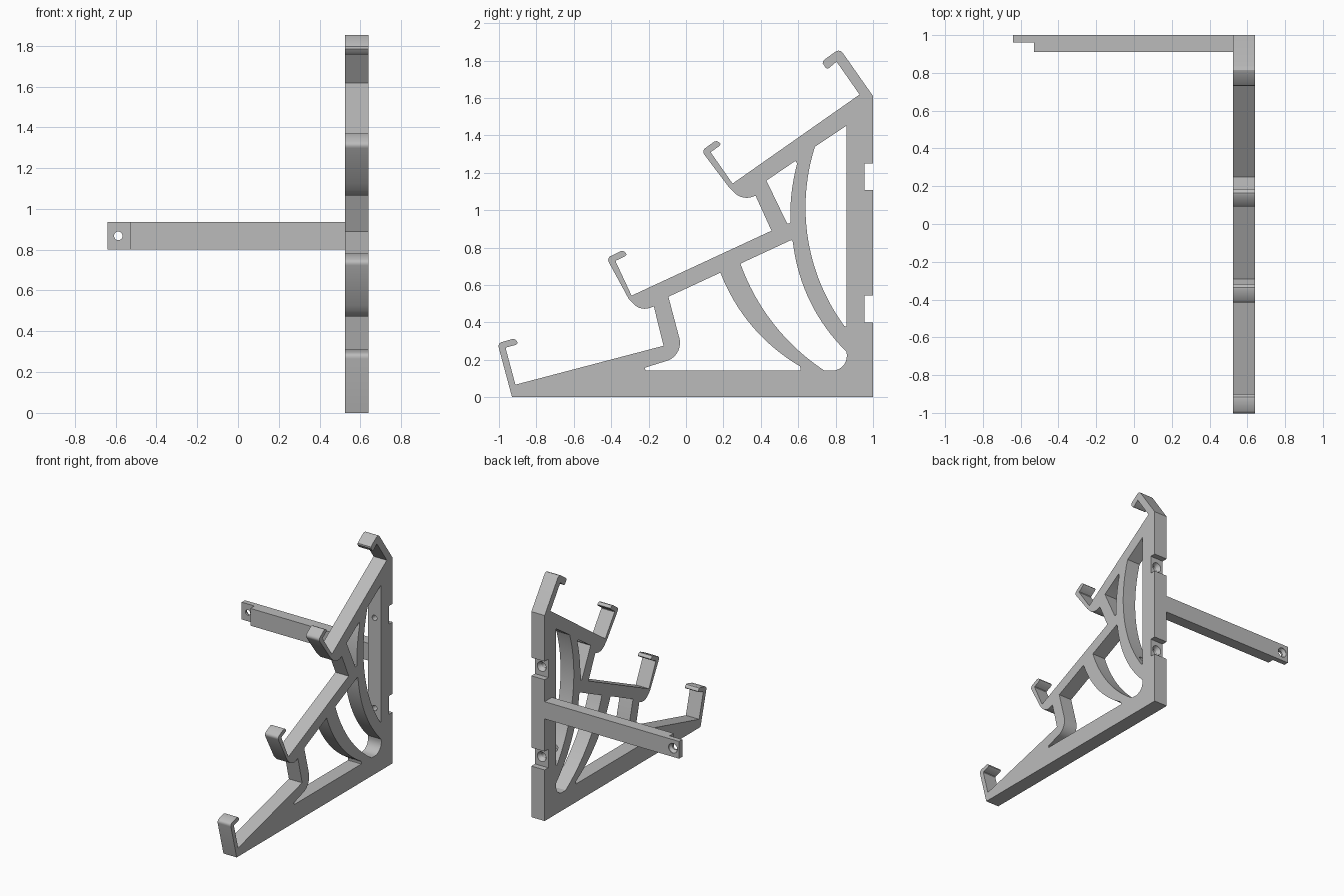
import bpy, bmesh, math
from mathutils import Vector

cube = bpy.data.objects.get("Cube")
if cube:
    bpy.data.objects.remove(cube, do_unlink=True)

grey = bpy.data.materials.new("plain grey")
grey.use_nodes = True
grey.diffuse_color = (0.5, 0.5, 0.5, 1)
grey.node_tree.nodes["Principled BSDF"].inputs["Base Color"].default_value = (0.5, 0.5, 0.5, 1)


def arc(a, m, b, n=16):
    """Points of the circle arc from a through m to b."""
    a, m, b = Vector(a), Vector(m), Vector(b)
    d = 2 * (a.x * (m.y - b.y) + m.x * (b.y - a.y) + b.x * (a.y - m.y))
    aa, mm, bb = a.dot(a), m.dot(m), b.dot(b)
    c = Vector(((aa * (m.y - b.y) + mm * (b.y - a.y) + bb * (a.y - m.y)) / d,
                (aa * (b.x - m.x) + mm * (a.x - b.x) + bb * (m.x - a.x)) / d))
    t0, tm, t1 = (math.atan2(p.y - c.y, p.x - c.x) for p in (a, m, b))
    full = 2 * math.pi
    sweep = (t1 - t0) % full
    if (tm - t0) % full > sweep:
        sweep -= full
    r = (a - c).length
    return [(c.x + r * math.cos(t0 + sweep * i / n),
             c.y + r * math.sin(t0 + sweep * i / n)) for i in range(n + 1)]


def extrude(name, loops, place, depth):
    """Fill the loops (outline first, then holes) and extrude them."""
    bm = bmesh.new()
    edges = []
    for loop in loops:
        vs = [bm.verts.new(place(*p)) for p in loop]
        edges += [bm.edges.new((vs[i - 1], vs[i])) for i in range(len(vs))]
    bmesh.ops.triangle_fill(bm, edges=edges, use_beauty=True, use_dissolve=False)
    ext = bmesh.ops.extrude_face_region(bm, geom=bm.faces[:])
    bmesh.ops.translate(bm, vec=depth,
                        verts=[v for v in ext["geom"] if isinstance(v, bmesh.types.BMVert)])
    bmesh.ops.recalc_face_normals(bm, faces=bm.faces[:])
    me = bpy.data.meshes.new(name)
    bm.to_mesh(me)
    bm.free()
    me.materials.append(grey)
    ob = bpy.data.objects.new(name, me)
    bpy.context.collection.objects.link(ob)
    return ob


def hook(y, z, degrees):
    """Thin lipped hook, from its outer side round to its inner corner."""
    c, s = math.cos(math.radians(degrees)), math.sin(math.radians(degrees))
    pts = [(-.035, .215), (-.033, .226), (-.027, .234), (-.016, .239), (.048, .24),
           (.06, .235), (.067, .225), (.069, .211), (.058, .205), (.004, .205),
           (0, .201), (0, 0)]
    return [(y + u * c - v * s, z + u * s + v * c) for u, v in pts]


# Side frame outline: three stepped shelves, each with a hook, and a back post
outline = [(-.93, 0)] + hook(-.912, .067, 15)
outline += [(-.12, .275), (-.172, .485)]
outline += arc((-.18, .483), (-.235, .474), (-.285, .503), 8)
outline += [(-.307, .527)] + hook(-.291, .543, 25)
outline += [(.457, .89), (.372, 1.077)]
outline += arc((.362, 1.074), (.31, 1.067), (.26, 1.092), 8)
outline += [(.227, 1.126)] + hook(.249, 1.142, 35)
# Heavy top hook
outline += [(.928, 1.618), (.805, 1.794), (.765, 1.76), (.755, 1.757), (.745, 1.763),
            (.731, 1.785), (.732, 1.796), (.74, 1.805), (.80, 1.848), (.815, 1.853),
            (.828, 1.85), (.84, 1.838), (1, 1.61)]
# Two screw notches in the back post
for low, high in ((1.107, 1.25), (.4, .545)):
    outline += [(1, high), (.955, high), (.955, low), (1, low)]
outline += [(1, 0)]

# Openings between the curved ribs
front_opening = ([(-.217, .142), (-.219, .158)]
                 + arc((-.11, .192), (-.05, .233), (-.034, .31), 10)
                 + [(-.094, .537)]
                 + arc((.184, .666), (.345, .39), (.608, .166))
                 + [(.613, .155), (.613, .142)])
middle_opening = ([(.291, .714), (.562, .84), (.568, .836)]
                  + arc((.572, .825), (.671, .497), (.858, .243))
                  + arc((.86, .225), (.835, .163), (.77, .142), 8)
                  + arc((.74, .142), (.47, .39), (.291, .714))[:-1])
back_opening = ([(.858, 1.452), (.69, 1.34)]
                + arc((.685, 1.325), (.639, 1.0), (.847, .38), 24)
                + [(.858, .378)])
small_opening = ([(.43, 1.158), (.58, 1.26), (.588, 1.262), (.593, 1.25)]
                 + arc((.592, 1.24), (.563, 1.08), (.558, .935), 10)
                 + [(.552, .928), (.54, .93)])

frame = extrude("side_frame",
                [outline, front_opening, middle_opening, back_opening, small_opening],
                lambda y, z: (.525, y, z), (.115, 0, 0))

# Cross bar with a thinner screw tab at its end
bar = extrude("cross_bar",
              [[(-.64, 1), (-.64, .96), (-.53, .96), (-.53, .91), (.525, .91), (.525, 1)]],
              lambda x, y: (x, y, .80), (0, 0, .135))


def screw_hole(target, x, y, z, sink):
    """Countersunk hole along y, widening towards the back face at y."""
    profile = [(0, y - .2), (.021, y - .2), (.021, y - sink), (.038, y - .004),
               (.038, y + .03), (0, y + .03)]
    bm = bmesh.new()
    n = 24
    rings = [[bm.verts.new((x + r * math.cos(2 * math.pi * i / n), yy,
                            z + r * math.sin(2 * math.pi * i / n))) for i in range(n)]
             for r, yy in profile[1:-1]]
    for a, b in zip(rings, rings[1:]):
        for i in range(n):
            bm.faces.new((a[i - 1], a[i], b[i], b[i - 1]))
    bm.faces.new(rings[0])
    bm.faces.new(rings[-1])
    bmesh.ops.recalc_face_normals(bm, faces=bm.faces[:])
    me = bpy.data.meshes.new("screw_cutter")
    bm.to_mesh(me)
    bm.free()
    me.materials.append(grey)
    cutter = bpy.data.objects.new("screw_cutter", me)
    bpy.context.collection.objects.link(cutter)
    cutter.hide_render = True
    mod = target.modifiers.new("screw_hole", "BOOLEAN")
    mod.operation = "DIFFERENCE"
    mod.solver = "EXACT"
    mod.object = cutter
    bpy.context.view_layer.objects.active = target
    bpy.ops.object.modifier_apply(modifier=mod.name)
    bpy.data.objects.remove(cutter, do_unlink=True)


for z in (1.178, .472):
    screw_hole(frame, .5825, .955, z, .03)
screw_hole(bar, -.587, 1, .868, .025)

# Smooth the curved walls and keep the corners sharp
bpy.ops.object.select_all(action="DESELECT")
for ob in (frame, bar):
    ob.select_set(True)
bpy.context.view_layer.objects.active = frame
bpy.ops.object.shade_smooth_by_angle(angle=math.radians(30))
